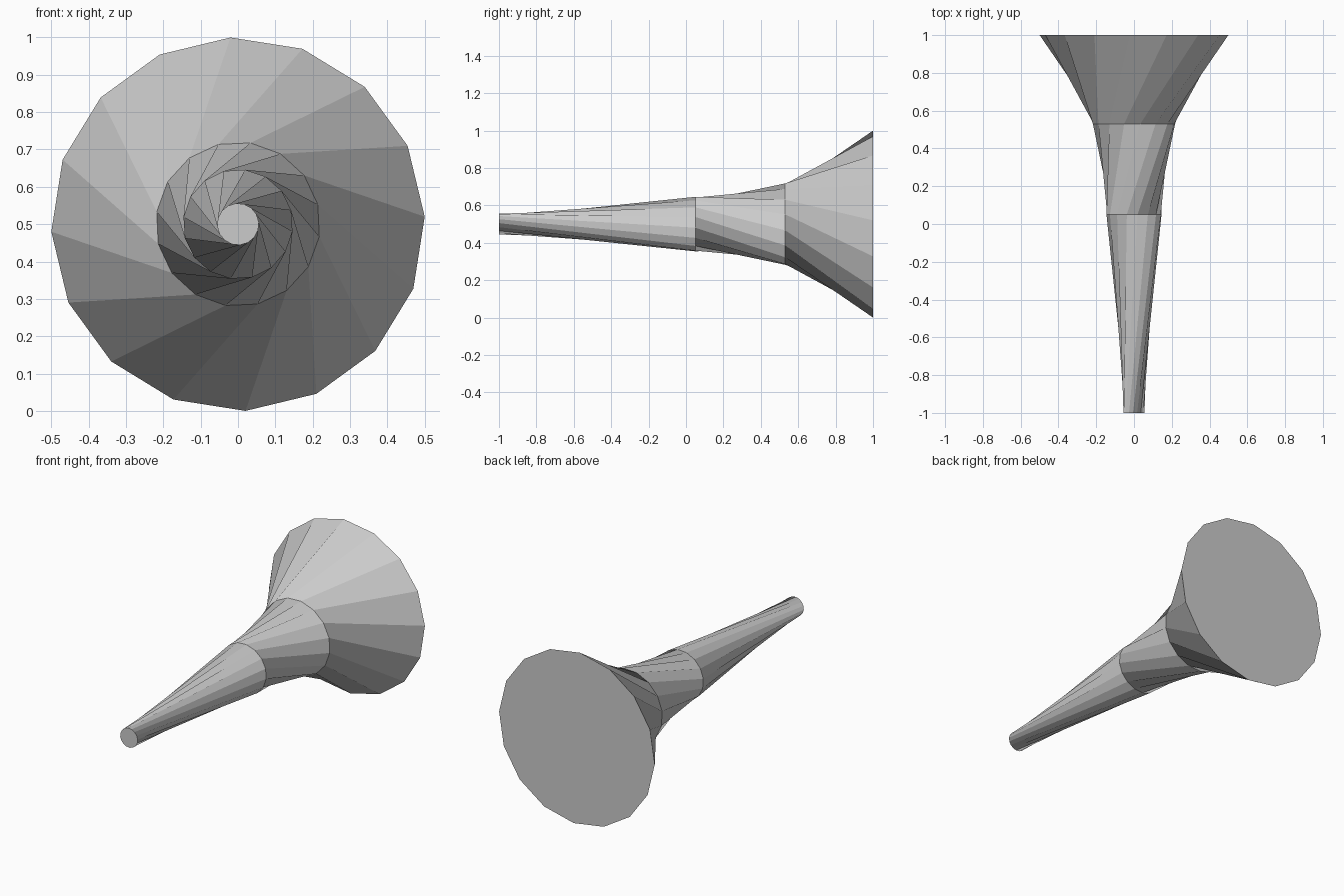
import bpy
import bmesh
from math import sin, cos, radians, tau

cube = bpy.data.objects.get("Cube")
if cube:
    bpy.data.objects.remove(cube, do_unlink=True)

SIDES = 16
CENTRE_Z = 0.5

# Single grey material
grey = bpy.data.materials.new("plain grey")
grey.use_nodes = True
colour = (0.6, 0.6, 0.6, 1.0)
grey.diffuse_color = colour
grey.node_tree.nodes["Principled BSDF"].inputs["Base Color"].default_value = colour

# Rings from the wide bell to the narrow mouthpiece: y, radius, twist in degrees
RINGS = [
    (1.0, 0.5, 2.3),
    (0.53, 0.22, 36.3),
    (0.05, 0.147, 82.5),
    (-1.0, 0.056, 140.5),
]


def add_ring(bm, y, radius, twist):
    """Regular polygon facing along y, turned by twist."""
    angles = [radians(twist) + tau * i / SIDES for i in range(SIDES)]
    return [bm.verts.new((radius * cos(a), y, CENTRE_Z + radius * sin(a)))
            for a in angles]


bm = bmesh.new()
rings = [add_ring(bm, *ring) for ring in RINGS]

# Twisted walls between neighbouring rings
for wide, narrow in zip(rings, rings[1:]):
    for i in range(SIDES):
        j = (i + 1) % SIDES
        bm.faces.new((wide[i], wide[j], narrow[j], narrow[i]))

# Flat end caps
bm.faces.new(reversed(rings[0]))
bm.faces.new(rings[-1])

mesh = bpy.data.meshes.new("horn")
bm.to_mesh(mesh)
bm.free()
mesh.materials.append(grey)
horn = bpy.data.objects.new("horn", mesh)
bpy.context.collection.objects.link(horn)
